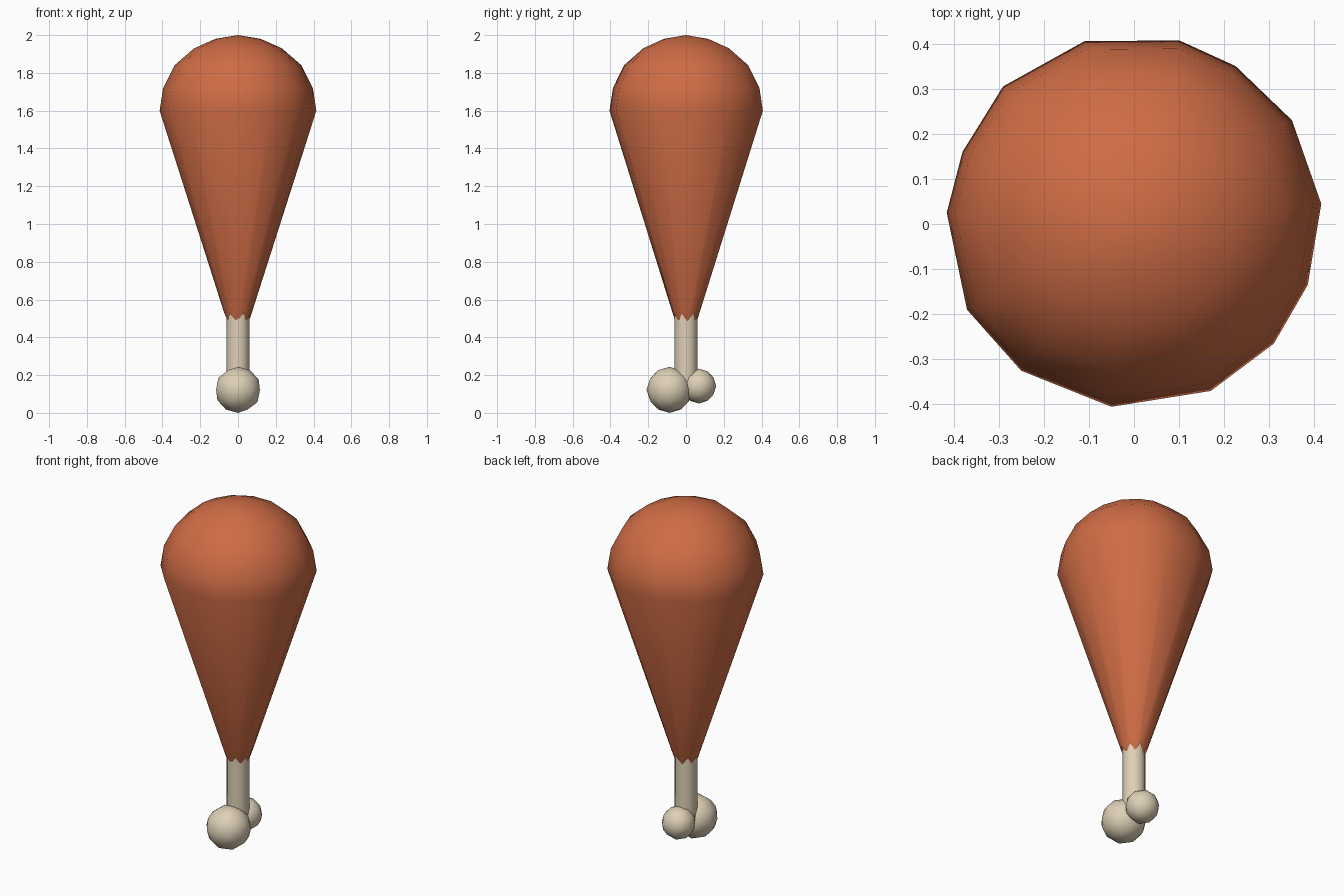
import bpy, bmesh, math
from mathutils import Vector

if "Cube" in bpy.data.objects:
    bpy.data.objects.remove(bpy.data.objects["Cube"])


def material(name, rgb):
    m = bpy.data.materials.new(name)
    m.diffuse_color = (*rgb, 1)
    m.use_nodes = True
    m.node_tree.nodes["Principled BSDF"].inputs["Base Color"].default_value = m.diffuse_color
    return m


MEAT = material("roasted_meat", (0.62, 0.15, 0.06))
BONE = material("bone", (0.73, 0.63, 0.47))


def finish(ob, name, mat, angle):
    ob.name = name
    ob.data.materials.append(mat)
    bpy.ops.object.select_all(action='DESELECT')
    ob.select_set(True)
    bpy.context.view_layer.objects.active = ob
    bpy.ops.object.shade_smooth_by_angle(angle=math.radians(angle))


# Meat: irregular 14-sided outline, lofted from a jagged hem to a round top
outline = [(-.11, .405), (-.29, .305), (-.38, .16), (-.415, .025), (-.37, -.19),
           (-.25, -.325), (-.05, -.405), (.17, -.37), (.31, -.265), (.385, -.135),
           (.415, .045), (.35, .23), (.225, .35), (.1, .407)]
profile = [(.505, .157), (1.6, 1), (1.72, .955), (1.84, .81), (1.93, .56), (1.98, .29)]
n = len(outline)
bm = bmesh.new()
rings = []
for k, (z, s) in enumerate(profile):
    ring = []
    for i, (x, y) in enumerate(outline):
        zz, ss = z, s
        if k == 0:  # jagged hem follows the cone
            zz += .024 if i % 2 else -.024
            ss += (zz - z) * .77
        ring.append(bm.verts.new((x * ss, y * ss, zz)))
    rings.append(ring)
for a, b in zip(rings, rings[1:]):
    for i in range(n):
        j = (i + 1) % n
        bm.faces.new((a[i], a[j], b[j], b[i]))
tip = bm.verts.new((0, 0, 2))
for i in range(n):
    bm.faces.new((rings[-1][i], rings[-1][(i + 1) % n], tip))
bmesh.ops.recalc_face_normals(bm, faces=bm.faces)
me = bpy.data.meshes.new("meat")
bm.to_mesh(me)
bm.free()
meat = bpy.data.objects.new("meat", me)
bpy.context.collection.objects.link(meat)
finish(meat, "meat", MEAT, 40)

# Bone shaft, running up into the meat
bpy.ops.mesh.primitive_cylinder_add(vertices=12, radius=.061, depth=.5, location=(0, 0, .37))
finish(bpy.context.object, "bone_shaft", BONE, 40)

# Two knuckles at the end of the bone
for name, r, y, z in (("large_knuckle", .122, -.087, .122), ("small_knuckle", .092, .068, .142)):
    bpy.ops.mesh.primitive_ico_sphere_add(subdivisions=2, radius=r, location=(0, y, z))
    finish(bpy.context.object, name, BONE, 40)
